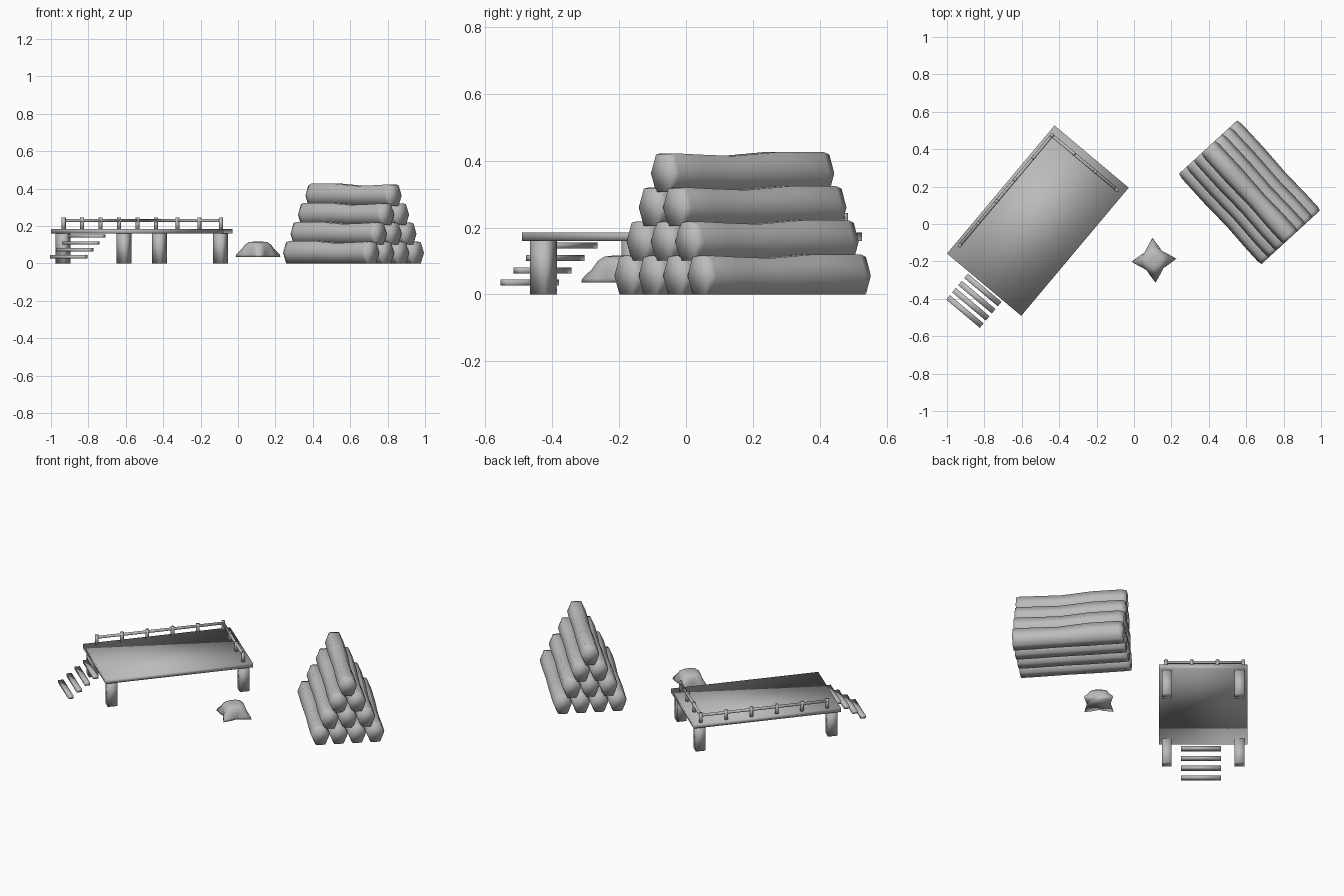
import bpy, bmesh, math
from mathutils import Matrix, Vector

cube = bpy.data.objects.get("Cube")
if cube:
    bpy.data.objects.remove(cube, do_unlink=True)

grey = bpy.data.materials.new("plain grey")
grey.use_nodes = True
colour = (0.5, 0.5, 0.5, 1)
grey.diffuse_color = colour
grey.node_tree.nodes["Principled BSDF"].inputs["Base Color"].default_value = colour


def finish(name, bm, frame):
    """Turn a bmesh into a smooth grey object placed in the given frame."""
    bmesh.ops.recalc_face_normals(bm, faces=bm.faces)
    for face in bm.faces:
        face.smooth = True
    mesh = bpy.data.meshes.new(name)
    bm.to_mesh(mesh)
    bm.free()
    mesh.materials.append(grey)
    obj = bpy.data.objects.new(name, mesh)
    obj.matrix_world = frame
    bpy.context.collection.objects.link(obj)
    return obj


def box(name, frame, centre, size):
    bm = bmesh.new()
    bmesh.ops.create_cube(bm, size=1)
    bmesh.ops.scale(bm, vec=size, verts=bm.verts)
    bmesh.ops.translate(bm, vec=centre, verts=bm.verts)
    return finish(name, bm, frame)


def rod(name, frame, start, end, radius):
    start, end = Vector(start), Vector(end)
    axis = end - start
    turn = axis.to_track_quat('Z', 'Y').to_matrix().to_4x4()
    bm = bmesh.new()
    bmesh.ops.create_cone(bm, cap_ends=True, segments=8, radius1=radius, radius2=radius,
                          depth=axis.length,
                          matrix=Matrix.Translation((start + end) / 2) @ turn)
    return finish(name, bm, frame)


def loft(name, frame, rings):
    """Skin a list of equal rings and cap both ends."""
    bm = bmesh.new()
    loops = [[bm.verts.new(p) for p in ring] for ring in rings]
    n = len(loops[0])
    for a, b in zip(loops, loops[1:]):
        for i in range(n):
            j = (i + 1) % n
            bm.faces.new((a[i], a[j], b[j], b[i]))
    bm.faces.new(loops[0])
    bm.faces.new(loops[-1])
    return finish(name, bm, frame)


def placed(x, y, degrees):
    return Matrix.Translation((x, y, 0)) @ Matrix.Rotation(math.radians(degrees), 4, 'Z')


# Raised platform on four legs
deck = placed(-0.514, 0.018, 50)
half_long, half_wide = 0.447, 0.259
box("platform_deck", deck, (0, 0, 0.172), (2 * half_long, 2 * half_wide, 0.026))
for sx, end in ((-1, "front"), (1, "back")):
    for sy, side in ((-1, "right"), (1, "left")):
        box(f"{end}_{side}_leg", deck,
            (sx * (half_long - 0.046), sy * (half_wide - 0.046), 0.081), (0.057, 0.057, 0.162))

# Floating steps
for i in range(4):
    box(f"step_{i + 1}", deck, (-0.623 + 0.05 * i, -0.013, 0.035 + 0.037 * i),
        (0.031, 0.235, 0.018))

# Railing along the long side and the far end
corner = Vector((0.398, 0.235, 0))
runs = (("long", Vector((-0.37, 0.235, 0)), 6), ("short", Vector((0.398, -0.218, 0)), 4))
rail_height = Vector((0, 0, 0.229))
for label, far, count in runs:
    rod(f"{label}_rail", deck, corner + rail_height, far + rail_height, 0.009)
    for i in range(0 if label == "long" else 1, count):
        p = corner.lerp(far, i / (count - 1))
        rod(f"{label}_rail_post_{i + 1}", deck, p + Vector((0, 0, 0.18)),
            p + Vector((0, 0, 0.244)), 0.011)

# Stacked long sacks with a six-sided section: position, half width, height
pile = placed(0.617, 0.17, -47.5)
stations = ((-0.327, 0.048, 0.112), (-0.30, 0.055, 0.12), (-0.12, 0.056, 0.12),
            (0.06, 0.051, 0.108), (0.2, 0.055, 0.112), (0.305, 0.055, 0.116),
            (0.327, 0.05, 0.112))


def sack_ring(t, w, h, y, z):
    section = ((-1, 0.5), (-0.55, 0), (0.55, 0), (1, 0.5), (0.55, 1), (-0.55, 1))
    return [(t, y + a * w, z + b * h) for a, b in section]


for row in range(4):
    count = 4 - row
    for i in range(count):
        y = (i - (count - 1) / 2) * 0.108
        loft(f"sack_row_{row + 1}_{i + 1}", pile,
             [sack_ring(t, w, h, y, row * 0.102) for t, w, h in stations])

# Small bundle with four pulled-out corners: height, tip radius, side radius
bundle = placed(0.107, -0.194, 4)
levels = ((0.035, 0.12, 0.062), (0.048, 0.116, 0.064), (0.075, 0.088, 0.066),
          (0.1, 0.07, 0.06), (0.113, 0.05, 0.044), (0.116, 0.025, 0.024))
rings = []
for z, tip, side in levels:
    ring = []
    for k in range(16):
        angle = math.tau * k / 16
        pull = abs(math.cos(2 * angle)) if math.cos(4 * angle) > -0.9 else 0
        near_tip = max(0, math.cos(4 * angle)) if k % 4 == 0 else 0.3 * (k % 2)
        r = side + (tip - side) * near_tip
        ring.append((r * math.cos(angle), r * math.sin(angle), z))
    rings.append(ring)
loft("corner_bundle", bundle, rings)
